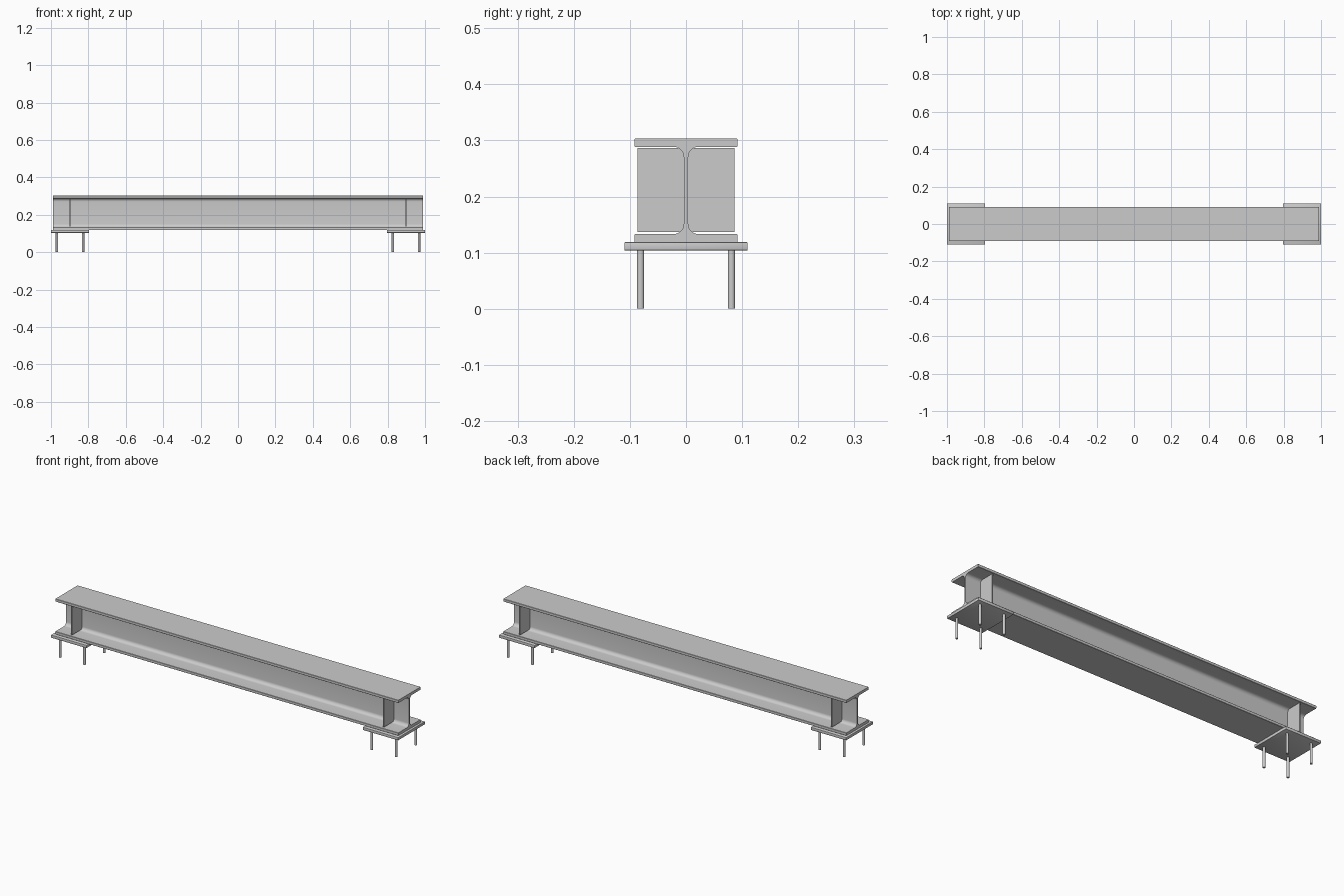
import bpy, bmesh, math

if "Cube" in bpy.data.objects:
    bpy.data.objects.remove(bpy.data.objects["Cube"])

HALF_LEN = 0.988              # beam half length
Z0, Z1 = 0.1185, 0.303        # beam bottom and top
FLANGE, HALF_W, HALF_WEB = 0.0145, 0.092, 0.004
FILLET = 0.018
END_X = 0.898                 # centre of each support


def finish(name, bm, smooth=False):
    bmesh.ops.recalc_face_normals(bm, faces=bm.faces)
    mesh = bpy.data.meshes.new(name)
    bm.to_mesh(mesh)
    bm.free()
    obj = bpy.data.objects.new(name, mesh)
    bpy.context.collection.objects.link(obj)
    if smooth:
        bpy.ops.object.select_all(action='DESELECT')
        bpy.context.view_layer.objects.active = obj
        obj.select_set(True)
        bpy.ops.object.shade_smooth_by_angle(angle=math.radians(35))
    return obj


def box(name, x, y, z, bevel=0.0):
    bm = bmesh.new()
    bmesh.ops.create_cube(bm, size=1)
    for v in bm.verts:
        v.co = [r[0] + (c + 0.5) * (r[1] - r[0]) for r, c in zip((x, y, z), v.co)]
    if bevel:
        bmesh.ops.bevel(bm, geom=bm.edges[:], offset=bevel, segments=2,
                        profile=0.5, affect='EDGES')
    return finish(name, bm, bool(bevel))


# I-beam: quarter profile with root fillet and eased flange tip, mirrored
zc, h = (Z0 + Z1) / 2, (Z1 - Z0) / 2
inner, e = h - FLANGE, 0.0012
quarter = [(HALF_W - e, h), (HALF_W, h - e), (HALF_W, inner + e), (HALF_W - e, inner)]
for i in range(9):
    a = math.pi / 2 * (1 + i / 8)
    quarter.append((HALF_WEB + FILLET + FILLET * math.cos(a),
                    inner - FILLET + FILLET * math.sin(a)))
right = quarter + [(y, -z) for y, z in reversed(quarter)]
profile = right + [(-y, z) for y, z in reversed(right)]
bm = bmesh.new()
face = bm.faces.new([bm.verts.new((-HALF_LEN, y, zc + z)) for y, z in profile])
new = bmesh.ops.extrude_face_region(bm, geom=[face])['geom']
bmesh.ops.translate(bm, vec=(2 * HALF_LEN, 0, 0),
                    verts=[v for v in new if isinstance(v, bmesh.types.BMVert)])
# keep the starting cap closed
if len([f for f in bm.faces if len(f.verts) > 4]) < 2:
    bmesh.ops.holes_fill(bm, edges=[ed for ed in bm.edges if ed.is_boundary])
finish("i_beam", bm, True)

for sx, end in ((-1, "left"), (1, "right")):
    cx = sx * END_X
    # bearing plate under the beam end
    box(f"{end}_base_plate", (cx - 0.102, cx + 0.102), (-0.11, 0.11),
        (0.104, Z0), 0.001)
    for sy, side in ((-1, "front"), (1, "back")):
        # web stiffener, slightly clear of the flanges
        box(f"{end}_{side}_stiffener", (cx - 0.003, cx + 0.003),
            sorted((sy * HALF_WEB, sy * 0.086)), (0.137, 0.286))
        # anchor rods
        for dx, pos in ((-0.07, "a"), (0.07, "b")):
            bm = bmesh.new()
            bmesh.ops.create_cone(bm, cap_ends=True, segments=24,
                                  radius1=0.0065, radius2=0.0065, depth=0.106)
            bmesh.ops.translate(bm, verts=bm.verts, vec=(cx + dx, sy * 0.081, 0.053))
            finish(f"{end}_{side}_anchor_rod_{pos}", bm, True)
